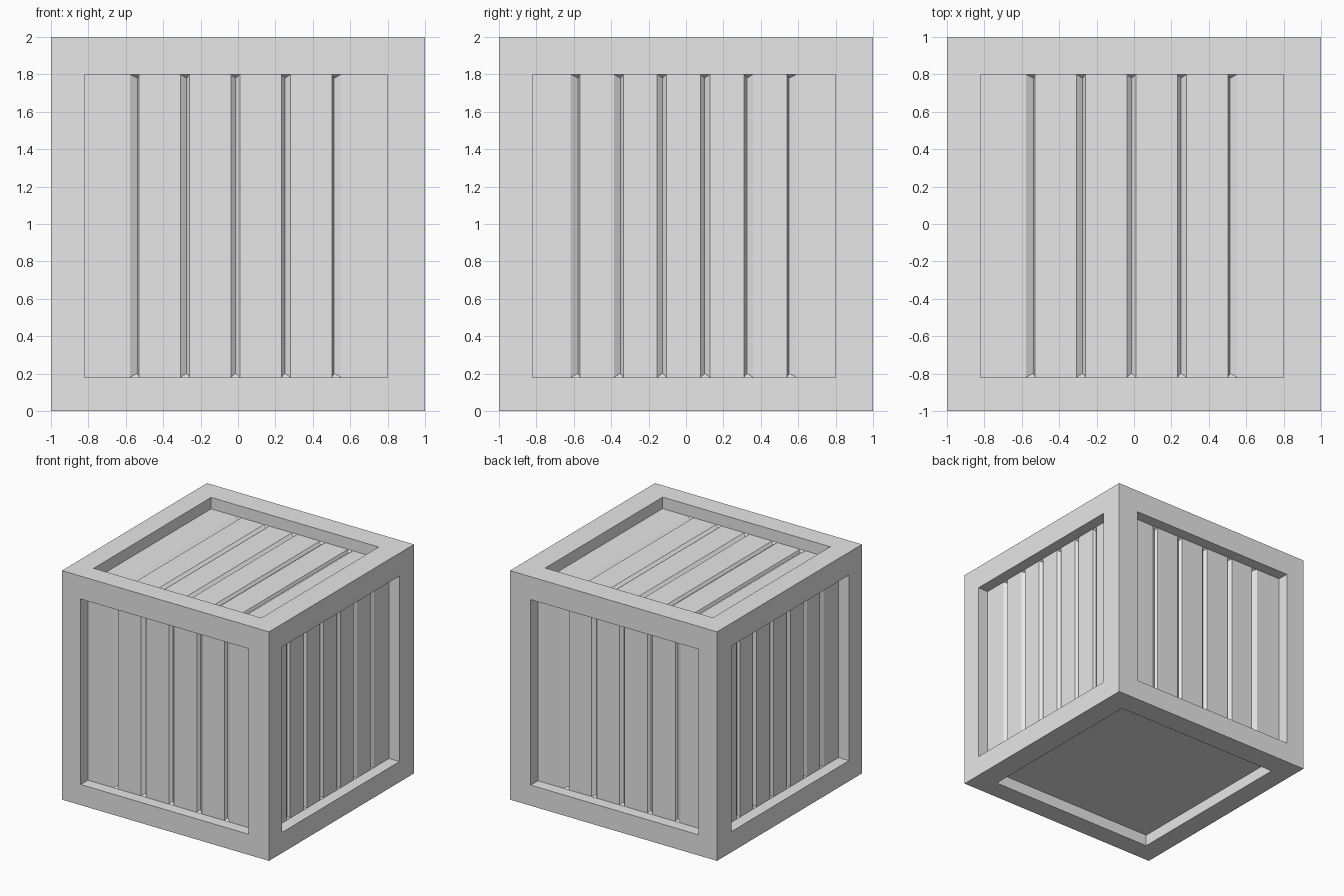
import bpy, bmesh
from mathutils import Vector

if "Cube" in bpy.data.objects:
    bpy.data.objects.remove(bpy.data.objects["Cube"])

LO, HI = -0.82, 0.80      # opening in each side of the frame
DEPTH = 0.10              # recess depth
GAP = 0.025               # half width of a groove between planks
SHRINK = 0.974            # groove bottoms are pulled towards the centre
CENTRE = Vector((0, 0, 1))

wood = bpy.data.materials.new("light_grey")
wood.diffuse_color = (0.8, 0.8, 0.8, 1)
wood.use_nodes = True
wood.node_tree.nodes["Principled BSDF"].inputs["Base Color"].default_value = wood.diffuse_color


def point(side, u, v, d):
    """Point on a side: u across the planks, v along them, d out from the centre."""
    n, sign, ua, va, _ = side
    p = Vector((0, 0, 0))
    p[n], p[ua], p[va] = sign * d, u, v
    return p


def add_face(bm, pts, facing):
    f = bm.faces.new([bm.verts.new(p + CENTRE) for p in pts])
    f.normal_update()
    if f.normal.dot(facing) < 0:
        f.normal_flip()


def make_object(name, bm):
    bmesh.ops.remove_doubles(bm, verts=bm.verts[:], dist=0.0001)
    mesh = bpy.data.meshes.new(name)
    bm.to_mesh(mesh)
    bm.free()
    mesh.materials.append(wood)
    bpy.context.collection.objects.link(bpy.data.objects.new(name, mesh))


# normal axis, sign, axis across planks, axis along planks, number of planks
SIDES = {
    "front": (1, -1, 0, 2, 6), "back": (1, 1, 0, 2, 6),
    "right": (0, 1, 1, 2, 7), "left": (0, -1, 1, 2, 7),
    "top": (2, 1, 0, 1, 6), "bottom": (2, -1, 0, 1, 1),
}

# Outer frame: flat border and recess walls on all six sides
bm = bmesh.new()
for side in SIDES.values():
    outward = point(side, 0, 0, 1)
    outer = [point(side, u, v, 1) for u, v in ((-1, -1), (1, -1), (1, 1), (-1, 1))]
    square = ((LO, LO), (HI, LO), (HI, HI), (LO, HI))
    rim = [point(side, u, v, 1) for u, v in square]
    deep = [point(side, u, v, 1 - DEPTH) for u, v in square]
    middle = point(side, (LO + HI) / 2, (LO + HI) / 2, 1 - DEPTH / 2)
    for i in range(4):
        j = (i + 1) % 4
        add_face(bm, (outer[i], outer[j], rim[j], rim[i]), outward)
        add_face(bm, (rim[i], rim[j], deep[j], deep[i]), middle - (rim[i] + deep[j]) / 2)
make_object("crate_frame", bm)

# Plank panels: flat boards parted by V grooves with closed ends
for name, side in SIDES.items():
    bm = bmesh.new()
    outward = point(side, 0, 0, 1)
    d = 1 - DEPTH
    count = side[4]
    start = LO
    for k in range(1, count + 1):
        c = LO + (HI - LO) * k / count - 0.003
        end = HI if k == count else c - GAP
        add_face(bm, [point(side, u, v, d) for u, v in
                      ((start, LO), (end, LO), (end, HI), (start, HI))], outward)
        if k < count:
            a0, a1 = point(side, end, LO, d), point(side, end, HI, d)
            b0, b1 = point(side, c + GAP, LO, d), point(side, c + GAP, HI, d)
            m0, m1 = point(side, c, LO, d) * SHRINK, point(side, c, HI, d) * SHRINK
            add_face(bm, (a0, a1, m1, m0), outward)
            add_face(bm, (b0, b1, m1, m0), outward)
            add_face(bm, (a0, b0, m0), outward)
            add_face(bm, (a1, b1, m1), outward)
            start = c + GAP
    make_object(name + "_planks", bm)
